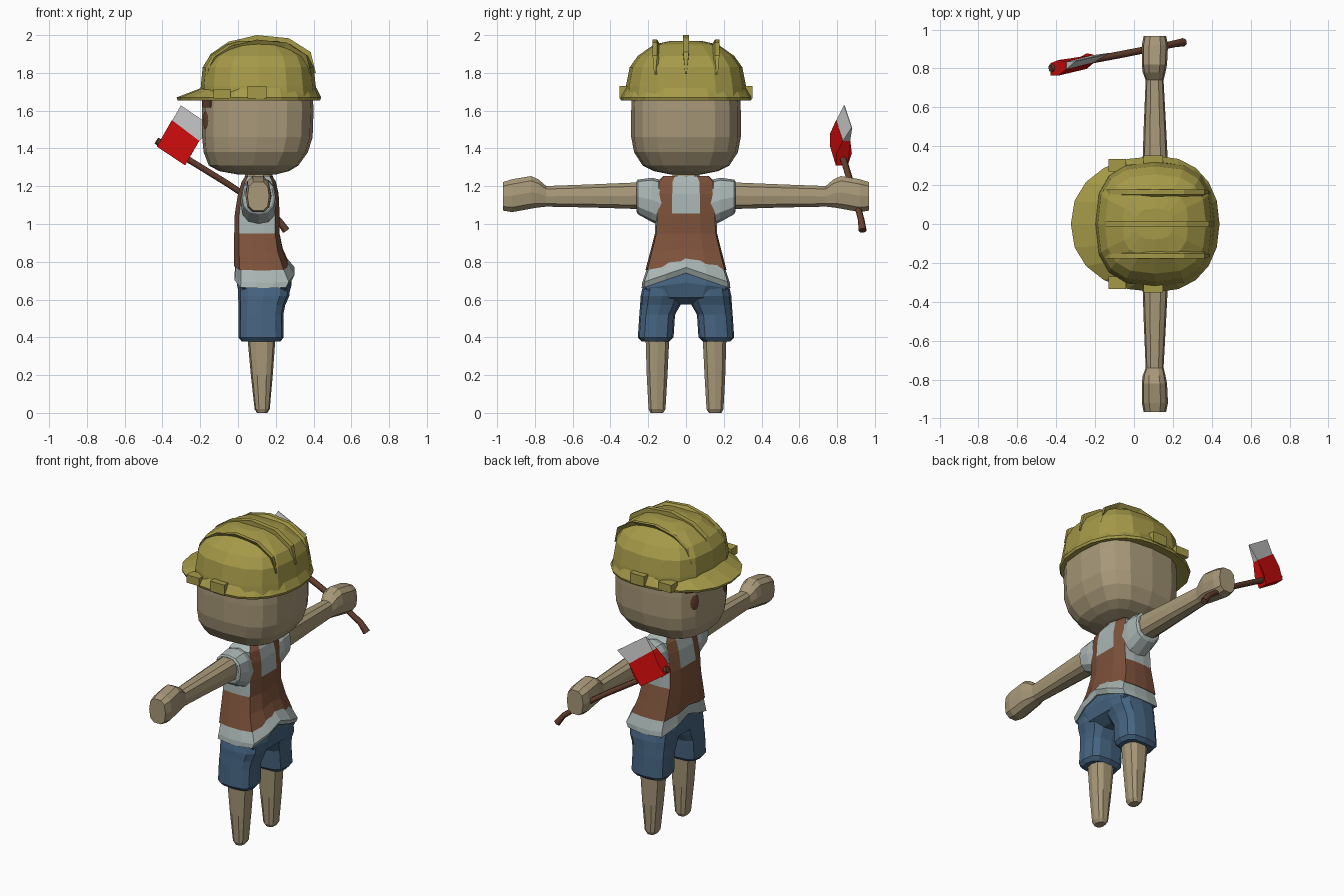
import bpy, bmesh, math
from mathutils import Vector

if "Cube" in bpy.data.objects:
    bpy.data.objects.remove(bpy.data.objects["Cube"])


def material(name, r, g, b):
    m = bpy.data.materials.new(name)
    m.diffuse_color = (r, g, b, 1)
    m.use_nodes = True
    m.node_tree.nodes["Principled BSDF"].inputs["Base Color"].default_value = m.diffuse_color
    return m


SKIN = material("skin", 0.39, 0.315, 0.19)
YELLOW = material("helmet yellow", 0.376, 0.32, 0.065)
BROWN = material("vest brown", 0.205, 0.084, 0.043)
SHIRT = material("shirt grey", 0.40, 0.47, 0.455)
BLUE = material("denim blue", 0.061, 0.127, 0.22)
WOOD = material("dark wood", 0.13, 0.05, 0.028)
RED = material("axe red", 0.70, 0.004, 0.004)
STEEL = material("steel", 0.62, 0.62, 0.62)


def finish(name, bm, *mats):
    bmesh.ops.recalc_face_normals(bm, faces=bm.faces)
    me = bpy.data.meshes.new(name)
    bm.to_mesh(me)
    bm.free()
    for m in mats:
        me.materials.append(m)
    ob = bpy.data.objects.new(name, me)
    bpy.context.collection.objects.link(ob)
    return ob


def oval(n, p):
    """Unit superellipse outline."""
    pts = []
    for i in range(n):
        c, s = math.cos(2 * math.pi * i / n), math.sin(2 * math.pi * i / n)
        pts.append((math.copysign(abs(c) ** (2 / p), c), math.copysign(abs(s) ** (2 / p), s)))
    return pts


def loft(name, rings, mats, section, axis="z", side=1, mid=None, lifts=None, rule=None, closed=False):
    """Rings are (t, a0, a1, b0, b1); a is x, b is y (axis z) or z (axis y)."""
    bm = bmesh.new()
    loops = []
    for k, (t, a0, a1, b0, b1) in enumerate(rings):
        c = (a0 + a1) / 2 if mid is None else mid
        loop = []
        for u, v in section:
            a = c + u * ((a1 - c) if u > 0 else (c - a0))
            b = (b0 + b1) / 2 + v * (b1 - b0) / 2
            if axis == "y":
                co = (a, t * side, b)
            else:
                lift = lifts[k] * (1 - abs(v)) if lifts else 0
                co = (a, b * side, t + lift)
            loop.append(bm.verts.new(co))
        loops.append(loop)
    n = len(section)
    pairs = list(zip(loops, loops[1:])) + ([(loops[-1], loops[0])] if closed else [])
    for k, (lo, hi) in enumerate(pairs):
        for i in range(n):
            j = (i + 1) % n
            f = bm.faces.new((lo[i], lo[j], hi[j], hi[i]))
            if rule:
                f.material_index = rule(k, section[i], section[j])
    if not closed:
        bm.faces.new(loops[0])
        bm.faces.new(loops[-1])
    return finish(name, bm, *mats)


def sym(rows):
    return [(z, x0, x1, -h, h) for z, x0, x1, h in rows]


def hexa(name, quad_a, quad_b, mat):
    """Solid between two matching outlines."""
    bm = bmesh.new()
    a = [bm.verts.new(p) for p in quad_a]
    b = [bm.verts.new(p) for p in quad_b]
    bm.faces.new(a)
    bm.faces.new(b)
    for i in range(len(a)):
        j = (i + 1) % len(a)
        bm.faces.new((a[i], a[j], b[j], b[i]))
    return finish(name, bm, mat)


def box(name, lo, hi, mat):
    outline = [(lo[0], lo[2]), (hi[0], lo[2]), (hi[0], hi[2]), (lo[0], hi[2])]
    return hexa(name, [(x, lo[1], z) for x, z in outline], [(x, hi[1], z) for x, z in outline], mat)


# Head and neck
loft("head", sym([(1.262, 0.0, 0.2, 0.08), (1.28, -0.1, 0.27, 0.17), (1.31, -0.155, 0.32, 0.23),
                  (1.38, -0.182, 0.37, 0.275), (1.46, -0.19, 0.395, 0.29),
                  (1.6, -0.19, 0.40, 0.29), (1.70, -0.185, 0.395, 0.285)]), [SKIN], oval(16, 3))
loft("neck", sym([(1.20, 0.03, 0.19, 0.085), (1.29, 0.04, 0.18, 0.07)]), [SKIN], oval(10, 2.2))

# Helmet dome, brim and ridges
loft("helmet_dome", sym([(1.66, -0.20, 0.42, 0.325), (1.73, -0.197, 0.412, 0.318), (1.83, -0.187, 0.40, 0.298),
                         (1.89, -0.15, 0.37, 0.255), (1.95, -0.06, 0.28, 0.17),
                         (1.97, 0.01, 0.2, 0.08)]), [YELLOW], oval(16, 2.7))
loft("helmet_brim", sym([(1.72, -0.195, 0.415, 0.32), (1.67, -0.325, 0.44, 0.35),
                         (1.655, -0.32, 0.435, 0.345), (1.66, -0.18, 0.39, 0.28)]),
     [YELLOW], oval(20, 2.2), mid=0.12, closed=True)
RIDGE = [(-0.19, 1.76), (-0.18, 1.83), (-0.145, 1.90), (-0.05, 1.965), (0.1, 2.0),
         (0.27, 1.983), (0.385, 1.91), (0.412, 1.80)]


def ridge(name, y_out, y_in, scale, half):
    bm = bmesh.new()
    rows = []
    for i, (x, z) in enumerate(RIDGE):
        depth = 0.97 if i in (0, len(RIDGE) - 1) else 0.86
        w = half * (0.3 if i in (0, len(RIDGE) - 1) else 1)
        row = []
        for y, k, e in ((y_in - w, depth, 0), (y_out - w, 1, 0), (y_out + w, 1, 0), (y_in + w, depth, 0)):
            row.append(bm.verts.new((0.11 + (x - 0.11) * scale * k, y, 1.70 + (z - 1.70) * scale * k)))
        rows.append(row)
    for r, q in zip(rows, rows[1:]):
        for i in range(4):
            bm.faces.new((r[i], r[(i + 1) % 4], q[(i + 1) % 4], q[i]))
    bm.faces.new(rows[0])
    bm.faces.new(rows[-1])
    finish(name, bm, YELLOW)


ridge("helmet_ridge_middle", 0, 0, 1.0, 0.015)

# Torso outline with corners that follow the vest straps
HALF = [(1, 0.47), (0.8, 0.95), (0.3, 1), (-0.3, 1), (-0.8, 0.95), (-1, 0.47)]
BODY = [(1, 0)] + HALF + [(-1, 0)] + [(u, -v) for u, v in reversed(HALF)]


def vest_rule(k, p, q):
    inner, outer = sorted((abs(p[1]), abs(q[1])))
    strap = inner == 0.47 and outer == 0.95
    return 0 if k < 2 or strap or (k == 2 and outer <= 0.47) else 1


loft("vest_and_shirt", sym([(0.755, -0.02, 0.27, 0.215), (0.85, -0.02, 0.237, 0.19), (0.95, -0.02, 0.22, 0.165),
                            (1.055, -0.017, 0.22, 0.16), (1.16, 0.0, 0.215, 0.155),
                            (1.225, 0.02, 0.20, 0.15), (1.255, 0.04, 0.18, 0.12)]),
     [BROWN, SHIRT], BODY, lifts=[0.04, 0.02, 0, 0, 0, 0, 0], rule=vest_rule)
loft("shirt_hem", sym([(0.66, -0.018, 0.285, 0.235), (0.69, -0.015, 0.30, 0.232), (0.80, -0.01, 0.25, 0.195)]),
     [SHIRT], BODY, lifts=[0.08, 0.08, 0.03])
loft("shorts_seat", sym([(0.575, 0.06, 0.20, 0.09), (0.61, 0.01, 0.265, 0.18),
                         (0.66, -0.005, 0.283, 0.225), (0.72, 0.0, 0.275, 0.21)]),
     [BLUE], BODY, lifts=[0.0, 0.0, 0.03, 0.03])

for s, tag in ((1, "left"), (-1, "right")):
    # Shorts and lower legs
    loft("shorts_leg_" + tag, [(0.378, 0.02, 0.225, 0.09, 0.235), (0.40, 0.002, 0.242, 0.066, 0.255),
                               (0.52, 0.003, 0.24, 0.058, 0.247), (0.57, 0.003, 0.25, 0.03, 0.243),
                               (0.62, 0.0, 0.272, 0.01, 0.24), (0.68, 0.0, 0.272, 0.01, 0.226)],
         [BLUE], oval(12, 3), side=s)
    loft("leg_" + tag, [(0.0, 0.1, 0.155, 0.12, 0.19), (0.02, 0.088, 0.168, 0.107, 0.2),
                        (0.2, 0.068, 0.184, 0.096, 0.21), (0.42, 0.048, 0.2, 0.085, 0.217)],
         [SKIN], oval(10, 2.7), side=s)
    # Sleeve, arm and fist
    loft("sleeve_" + tag, [(0.12, 0.02, 0.20, 0.98, 1.23), (0.18, 0.012, 0.205, 1.01, 1.245),
                           (0.255, 0.02, 0.198, 1.052, 1.235), (0.262, 0.03, 0.188, 1.065, 1.225)],
         [SHIRT], oval(12, 2.5), axis="y", side=s)
    loft("arm_" + tag, [(0.2, 0.04, 0.18, 1.075, 1.225), (0.5, 0.05, 0.165, 1.085, 1.212),
                        (0.74, 0.06, 0.152, 1.09, 1.203), (0.78, 0.045, 0.162, 1.085, 1.238),
                        (0.82, 0.04, 0.17, 1.078, 1.257), (0.92, 0.04, 0.175, 1.06, 1.24),
                        (0.968, 0.05, 0.165, 1.068, 1.225)], [SKIN], oval(10, 2.8), axis="y", side=s)
    # Side ridges and clips of the helmet
    ridge("helmet_ridge_" + tag, 0.165 * s, 0.14 * s, 0.92, 0.012)
    for i, (x0, x1, z1, y1) in enumerate(((-0.13, -0.04, 1.715, 0.335), (0.05, 0.15, 1.73, 0.353))):
        ys = sorted((0.27 * s, y1 * s))
        box(f"helmet_clip_{tag}_{i + 1}", (x0, ys[0], 1.665), (x1, ys[1], z1), YELLOW)
    # Eye and eyebrow
    bm = bmesh.new()
    bmesh.ops.create_uvsphere(bm, u_segments=10, v_segments=6, radius=1)
    for v in bm.verts:
        y = 0.155 + v.co.y * 0.032
        slope = max(0, y - 0.153) * 0.6 + (y - 0.153) * 0.1
        v.co = Vector((-0.174 + v.co.x * 0.01 + slope, y * s, 1.55 + v.co.z * 0.05))
    finish("eye_" + tag, bm, WOOD)
    brow = [(-0.19, 0.10), (-0.183, 0.155), (-0.147, 0.21), (-0.13, 0.20), (-0.16, 0.14), (-0.17, 0.10)]
    hexa("eyebrow_" + tag, [(x, y * s, 1.618) for x, y in brow], [(x, y * s, 1.655) for x, y in brow], WOOD)

# Axe handle
cu = bpy.data.curves.new("axe_handle", "CURVE")
cu.dimensions = "3D"
cu.bevel_depth = 0.018
cu.bevel_resolution = 1
cu.use_fill_caps = True
path = [((0.255, 0.935, 0.965), 1.2), ((0.215, 0.928, 1.02), 1.0), ((0.1, 0.905, 1.11), 0.95),
        ((-0.05, 0.875, 1.21), 1.0), ((-0.22, 0.843, 1.315), 1.0), ((-0.43, 0.80, 1.44), 1.15)]
sp = cu.splines.new("POLY")
sp.points.add(len(path) - 1)
for pt, (co, r) in zip(sp.points, path):
    pt.co = (*co, 1)
    pt.radius = r
cu.materials.append(WOOD)
handle = bpy.data.objects.new("axe_handle", cu)
bpy.context.collection.objects.link(handle)
bpy.context.view_layer.objects.active = handle
handle.select_set(True)
bpy.ops.object.convert(target="MESH")


# Axe head: painted body and bare blade; corners are (x, y, z, half thickness)
def slab(name, pts, mat):
    hexa(name, [(x, y - t, z) for x, y, z, t in pts], [(x, y + t, z) for x, y, z, t in pts], mat)


slab("axe_body", [(-0.35, 0.815, 1.55, 0.02), (-0.39, 0.803, 1.48, 0.04), (-0.43, 0.795, 1.41, 0.032),
                  (-0.28, 0.825, 1.31, 0.032), (-0.243, 0.838, 1.375, 0.04), (-0.205, 0.85, 1.44, 0.02)], RED)
slab("axe_blade", [(-0.348, 0.815, 1.548, 0.019), (-0.205, 0.85, 1.44, 0.019),
                   (-0.13, 0.878, 1.51, 0.002), (-0.302, 0.838, 1.628, 0.002)], STEEL)
